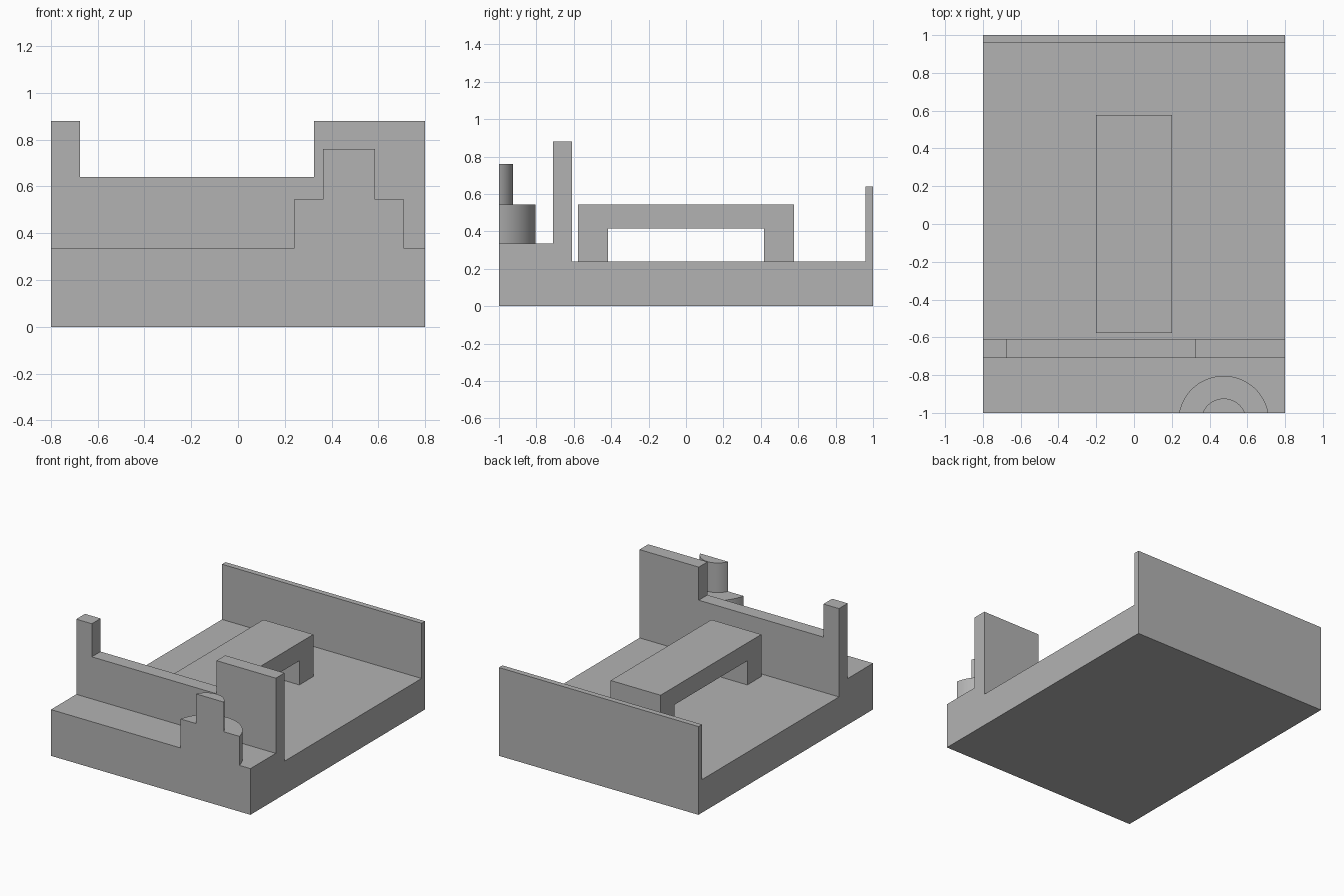
import bpy, bmesh, math
from mathutils import Vector

if "Cube" in bpy.data.objects:
    bpy.data.objects.remove(bpy.data.objects["Cube"])

grey = bpy.data.materials.new("plain grey")
grey.diffuse_color = (0.45, 0.45, 0.45, 1)
grey.use_nodes = True
grey.node_tree.nodes["Principled BSDF"].inputs["Base Color"].default_value = grey.diffuse_color


def prism(name, points, push, smooth=False):
    """Close a planar outline and push it into a solid."""
    bm = bmesh.new()
    face = bm.faces.new([bm.verts.new(p) for p in points])
    out = bmesh.ops.extrude_face_region(bm, geom=[face])
    moved = [g for g in out["geom"] if isinstance(g, bmesh.types.BMVert)]
    bmesh.ops.translate(bm, verts=moved, vec=Vector(push))
    bmesh.ops.recalc_face_normals(bm, faces=bm.faces)
    mesh = bpy.data.meshes.new(name)
    bm.to_mesh(mesh)
    bm.free()
    mesh.materials.append(grey)
    obj = bpy.data.objects.new(name, mesh)
    bpy.context.collection.objects.link(obj)
    if smooth:
        bpy.context.view_layer.objects.active = obj
        obj.select_set(True)
        bpy.ops.object.shade_smooth_by_angle(angle=math.radians(30))
        obj.select_set(False)
    return obj


def side_profile(name, yz, half_width):
    return prism(name, [(-half_width, y, z) for y, z in yz], (2 * half_width, 0, 0))


def cut_disc(name, radius, z0, z1, cx=0.475, cy=-1.044, front=-1.0, steps=48):
    """Cylinder segment sliced flush with the front face."""
    a0 = math.asin((front - cy) / radius)
    arc = [a0 + (math.pi - 2 * a0) * i / steps for i in range(steps + 1)]
    pts = [(cx + radius * math.cos(a), cy + radius * math.sin(a), z0) for a in arc]
    return prism(name, pts, (0, 0, z1 - z0), smooth=True)


# Base slab with raised front ledge and thin back wall
side_profile("base_tray", [(-1, 0), (1, 0), (1, 0.64), (0.96, 0.64), (0.96, 0.24),
                           (-0.61, 0.24), (-0.61, 0.335), (-1, 0.335)], 0.8)

# Notched front wall standing on the ledge
wall = [(-0.8, 0.335), (0.8, 0.335), (0.8, 0.88), (0.325, 0.88),
        (0.325, 0.64), (-0.675, 0.64), (-0.675, 0.88), (-0.8, 0.88)]
prism("front_wall", [(x, -0.71, z) for x, z in wall], (0, 0.10, 0))

# Bench-like bridge in the middle of the floor
side_profile("bridge", [(-0.577, 0.24), (-0.417, 0.24), (-0.417, 0.415), (0.417, 0.415),
                        (0.417, 0.24), (0.577, 0.24), (0.577, 0.545), (-0.577, 0.545)], 0.2)

# Stepped round pedestal, sliced by the front face
cut_disc("pedestal_lower", 0.24, 0.335, 0.545)
cut_disc("pedestal_upper", 0.12, 0.545, 0.76)
